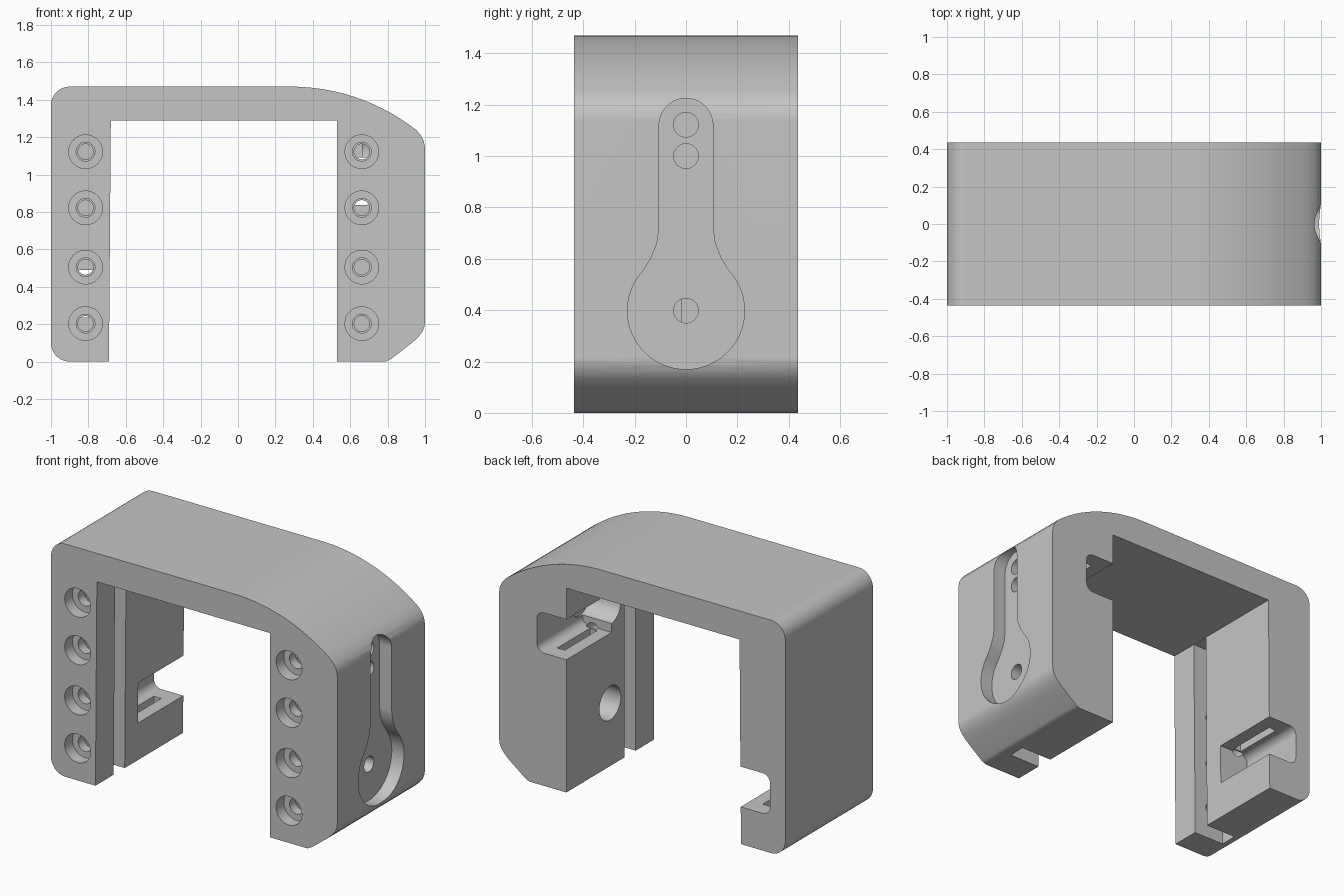
import bpy, bmesh
from math import sin, cos, radians
from mathutils import Vector

cube = bpy.data.objects.get("Cube")
if cube:
    bpy.data.objects.remove(cube, do_unlink=True)

grey = bpy.data.materials.new("plain_grey")
grey.use_nodes = True
GREY = (0.56, 0.56, 0.56, 1)
grey.diffuse_color = GREY
grey.node_tree.nodes["Principled BSDF"].inputs["Base Color"].default_value = GREY


def arc(cx, cy, r, start, end, n=10):
    angles = [radians(start + (end - start) * i / n) for i in range(n + 1)]
    return [(cx + r * cos(a), cy + r * sin(a)) for a in angles]


def prism(name, pts, axis, a, b):
    """Extrude a 2D outline along an axis from a to b."""
    place = {"x": lambda p: (a, p[0], p[1]),
             "y": lambda p: (p[0], a, p[1]),
             "z": lambda p: (p[0], p[1], a)}[axis]
    bm = bmesh.new()
    face = bm.faces.new([bm.verts.new(place(p)) for p in pts])
    ext = bmesh.ops.extrude_face_region(bm, geom=[face])
    shift = Vector([b - a if axis == k else 0 for k in "xyz"])
    moved = [v for v in ext["geom"] if isinstance(v, bmesh.types.BMVert)]
    bmesh.ops.translate(bm, verts=moved, vec=shift)
    bmesh.ops.recalc_face_normals(bm, faces=bm.faces)
    mesh = bpy.data.meshes.new(name)
    bm.to_mesh(mesh)
    bm.free()
    mesh.materials.append(grey)
    obj = bpy.data.objects.new(name, mesh)
    bpy.context.scene.collection.objects.link(obj)
    return obj


cutters = []


def cut(*args):
    cutters.append(prism("cutter", *args))


def bore(cx, cy, r, axis, a, b):
    cut(arc(cx, cy, r, 0, 352.5, 47), axis, a, b)


def box(x0, x1, y0, y1, z0, z1):
    cut([(x0, y0), (x1, y0), (x1, y1), (x0, y1)], "z", z0, z1)


# Arch body with rounded left corners and a sweeping right shoulder
outline = [(-0.69, 0), (-0.68, 1.29), (0.53, 1.29), (0.53, 0), (0.79, 0), (0.82, 0.015)]
outline += [(0.93, 0.1), (0.965, 0.132), (0.985, 0.158), (0.996, 0.185), (1, 0.215)]
outline += [(1, 1.14), (0.994, 1.178), (0.977, 1.21)]
outline += arc(0.28, 0.378, 1.092, 52, 90, 20)
outline += arc(-0.9, 1.37, 0.1, 90, 180) + arc(-0.9, 0.1, 0.1, 180, 270)
body = prism("bracket_body", outline, "y", -0.437, 0.437)

# Keyhole recess in the outer right face
flare = [(0.105, 0.72), (0.113, 0.66), (0.135, 0.605)]
keyhole = arc(0, 1.12, 0.105, 180, 0, 20) + flare
keyhole += arc(0, 0.398, 0.228, 43, -223, 44)
keyhole += [(-y, z) for y, z in reversed(flare)]
cut(keyhole, "x", 0.915, 1.1)

# Cross holes under the recess, counterbored from the inside
for z in (0.398, 1.0, 1.122):
    bore(0, z, 0.048, "x", 0.6, 0.95)
    bore(0, z, 0.107, "x", 0.45, 0.745)

# Both legs: side (+1 right, -1 left), inner face, screw line, pocket centre height
for side, inner, screw, pocket_z in ((1, 0.53, 0.662, 0.965), (-1, 0.688, 0.815, 0.362)):
    # Vertical plate groove
    lo, hi = sorted((side * (inner - 0.1), side * (inner + 0.215)))
    box(lo, hi, -0.255, -0.145, -0.1, 1.289)

    # Rear pocket with rounded outer corners
    h, r, deep = 0.127, 0.05, inner + 0.205
    shape = [(inner - 0.1, pocket_z - h)]
    shape += arc(deep - r, pocket_z - h + r, r, -90, 0, 8)
    shape += arc(deep - r, pocket_z + h - r, r, 0, 90, 8)
    shape += [(inner - 0.1, pocket_z + h)]
    cut([(side * x, z) for x, z in shape], "y", -0.015, 0.6)

    # Long slot in the pocket floor and ceiling
    mid = side * (inner + 0.108)
    box(mid - 0.026, mid + 0.026, 0.01, 0.335, pocket_z - 0.22, pocket_z + 0.22)

    # Counterbored front screw holes, the ones level with the pocket run into it
    for z in (0.203, 0.505, 0.822, 1.122):
        reach = 0.001 if abs(z - pocket_z) < 0.17 else -0.11
        bore(side * screw, z, 0.09, "y", -0.6, -0.36)
        bore(side * screw, z, 0.05, "y", -0.4, -0.3)
        bore(side * screw, z, 0.041, "y", -0.32, reach)

# Cut everything, keep the finished mesh and drop the cutters
for c in cutters:
    c.hide_render = True
    mod = body.modifiers.new("cut", "BOOLEAN")
    mod.operation = "DIFFERENCE"
    mod.solver = "EXACT"
    mod.object = c
bpy.context.view_layer.update()
finished = bpy.data.meshes.new_from_object(body.evaluated_get(bpy.context.evaluated_depsgraph_get()))
body.modifiers.clear()
body.data = finished
for c in cutters:
    bpy.data.objects.remove(c, do_unlink=True)
finished.materials.clear()
finished.materials.append(grey)
for p in finished.polygons:
    p.material_index = 0

# Smooth the curves and keep the machined edges crisp
bpy.ops.object.select_all(action="DESELECT")
body.select_set(True)
bpy.context.view_layer.objects.active = body
bpy.ops.object.shade_smooth_by_angle(angle=radians(30))
weighted = body.modifiers.new("weighted_normals", "WEIGHTED_NORMAL")
weighted.keep_sharp = True
